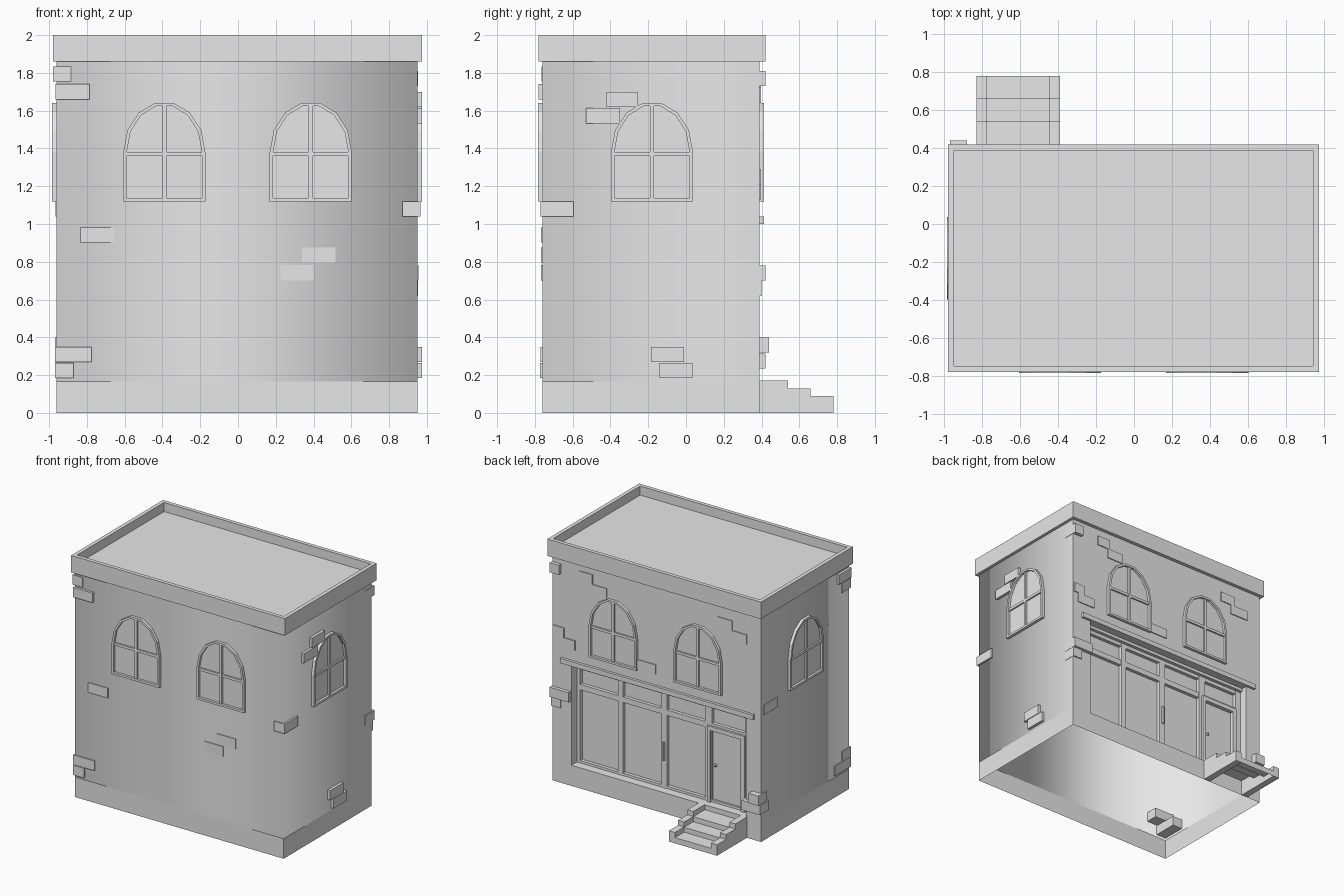
import bpy
import bmesh
from math import cos, sin, pi, radians
from mathutils import Matrix, Vector

if "Cube" in bpy.data.objects:
    bpy.data.objects.remove(bpy.data.objects["Cube"], do_unlink=True)

grey = bpy.data.materials.new("plain_grey")
grey.use_nodes = True
grey.diffuse_color = (0.8, 0.8, 0.8, 1)
grey.node_tree.nodes["Principled BSDF"].inputs["Base Color"].default_value = (0.8, 0.8, 0.8, 1)

# Overall extents of the walls
LEFT, RIGHT, FRONT, BACK = -0.96, 0.95, -0.76, 0.39
BAND, EAVES = 0.165, 1.86


def finish(name, bm, matrix=Matrix()):
    mesh = bpy.data.meshes.new(name)
    bm.to_mesh(mesh)
    bm.free()
    mesh.materials.append(grey)
    obj = bpy.data.objects.new(name, mesh)
    obj.matrix_world = matrix
    bpy.context.collection.objects.link(obj)
    return obj


def add_box(bm, x0, x1, y0, y1, z0, z1):
    size = Matrix.Diagonal((x1 - x0, y1 - y0, z1 - z0, 1))
    centre = Matrix.Translation(((x0 + x1) / 2, (y0 + y1) / 2, (z0 + z1) / 2))
    return bmesh.ops.create_cube(bm, size=1, matrix=centre @ size)["verts"]


def boxes(name, items, matrix=Matrix()):
    bm = bmesh.new()
    for item in items:
        add_box(bm, *item)
    return finish(name, bm, matrix)


def shell(name, path, z0, z1, smooth=False):
    """Open upright wall along a plan path."""
    bm = bmesh.new()
    low = [bm.verts.new((x, y, z0)) for x, y in path]
    high = [bm.verts.new((x, y, z1)) for x, y in path]
    for i in range(len(path) - 1):
        face = bm.faces.new((low[i], low[i + 1], high[i + 1], high[i]))
        face.smooth = smooth
    return finish(name, bm)


# Walls: softly shaded front and sides, plain plinth open underneath
plan = [(LEFT, BACK), (LEFT, FRONT), (RIGHT, FRONT), (RIGHT, BACK)]
shell("side_walls", plan, BAND, EAVES, smooth=True)
shell("plinth", plan + plan[:1], 0, BAND)

# Back wall built round the shopfront opening
OPEN_L, OPEN_R, OPEN_TOP, GLASS = -0.82, 0.775, 1.0, 0.29
boxes("back_wall", [
    (LEFT, OPEN_L, GLASS, BACK, BAND, EAVES),
    (OPEN_R, RIGHT, GLASS, BACK, BAND, EAVES),
    (OPEN_L, OPEN_R, GLASS, BACK, OPEN_TOP, EAVES),
])
boxes("shop_floor", [(OPEN_L, OPEN_R, GLASS, BACK, BAND - 0.01, BAND + 0.005)])
boxes("shop_glass", [(OPEN_L, OPEN_R, GLASS - 0.01, GLASS, BAND, OPEN_TOP)])
boxes("shop_ledge", [(-0.9, 0.865, BACK, 0.412, 1.0, 1.04)])

# Shopfront frame: posts and rails
posts = [(OPEN_L, -0.77), (-0.46, -0.396), (-0.049, 0.006), (0.353, 0.399), (0.746, OPEN_R)]
rails = [(BAND, 0.19), (0.775, 0.82), (0.945, OPEN_TOP)]
boxes("shop_posts", [(a, b, GLASS, GLASS + 0.03, BAND, OPEN_TOP) for a, b in posts])
boxes("shop_rails", [(OPEN_L, OPEN_R, GLASS, GLASS + 0.028, a, b) for a, b in rails])
boxes("shop_head_trim", [(OPEN_L, OPEN_R, GLASS, GLASS + 0.055, 0.975, OPEN_TOP)])
boxes("shop_pull", [(-0.03, -0.015, GLASS + 0.03, GLASS + 0.045, 0.4, 0.55)])

# Door with raised surround and knob
boxes("door", [(-0.77, -0.46, GLASS, GLASS + 0.012, 0.17, 0.775)])
boxes("door_surround", [
    (-0.77, -0.735, GLASS, GLASS + 0.045, BAND, 0.8),
    (-0.455, -0.425, GLASS, GLASS + 0.045, BAND, 0.8),
    (-0.77, -0.425, GLASS, GLASS + 0.045, 0.765, 0.8),
])
bm = bmesh.new()
bmesh.ops.create_uvsphere(bm, u_segments=8, v_segments=6, radius=0.013,
                          matrix=Matrix.Translation((-0.49, GLASS + 0.025, 0.48)))
finish("door_knob", bm)

# Roof slab with sunken deck and raised rim
bm = bmesh.new()
add_box(bm, -0.98, 0.975, -0.78, 0.42, EAVES, 2.0)
top = max(bm.faces, key=lambda f: f.calc_center_median().z)
bmesh.ops.inset_region(bm, faces=[top], thickness=0.045)
result = bmesh.ops.extrude_face_region(bm, geom=[top])
moved = [g for g in result["geom"] if isinstance(g, bmesh.types.BMVert)]
bmesh.ops.translate(bm, verts=moved, vec=(0, 0, -0.075))
if top.is_valid:
    bmesh.ops.delete(bm, geom=[top], context="FACES_ONLY")
bmesh.ops.recalc_face_normals(bm, faces=bm.faces)
finish("roof", bm)


# Arched windows
def arch(inset):
    half, rise, spring, sill = 0.217 - inset, 0.268 - inset, 1.38, 1.12 + inset
    curve = [(half * cos(pi * i / 7), spring + rise * sin(pi * i / 7)) for i in range(8)]
    return [(half, sill)] + curve + [(-half, sill)]


def window(name, x, y, turn):
    place = Matrix.Translation((x, y, 0)) @ Matrix.Rotation(radians(turn), 4, "Z")
    bm = bmesh.new()

    def loop(inset, out):
        return [bm.verts.new((u, -out, v)) for u, v in arch(inset)]

    rings = [loop(0, 0), loop(0, 0.024), loop(0.018, 0.024), loop(0.018, 0.004)]
    count = len(rings[0])
    for a, b in zip(rings, rings[1:]):
        for i in range(count):
            j = (i + 1) % count
            bm.faces.new((a[i], a[j], b[j], b[i]))
    bm.faces.new(rings[-1])
    bmesh.ops.recalc_face_normals(bm, faces=bm.faces)
    pane = max(bm.faces, key=lambda f: len(f.verts))
    if pane.normal.y > 0:
        bmesh.ops.reverse_faces(bm, faces=bm.faces)
    finish(name, bm, place)
    boxes(name + "_bars", [
        (-0.011, 0.011, -0.018, 0, 1.135, 1.63),
        (-0.2, 0.2, -0.017, 0, 1.36, 1.382),
    ], place)


for side, x in (("right", -0.39), ("left", 0.385)):
    window("front_window_" + side, x, FRONT, 0)
    window("back_window_" + side, x, BACK, 180)
window("left_side_window", RIGHT, -0.18, 90)
window("right_side_window", LEFT, -0.18, -90)

# Raised bricks, one height throughout
BRICK = 0.08
front_bricks = [(-0.835, -0.655, 0.902), (0.34, 0.515, 0.795), (0.225, 0.4, 0.702)]
left_bricks = [(-0.42, -0.255, 1.62), (-0.53, -0.35, 1.533), (-0.185, -0.01, 0.27),
               (-0.14, 0.035, 0.185)]
back_bricks = [(0.45, 0.6, 1.64), (0.58, 0.7, 1.72), (0.84, 0.94, 1.21), (0.74, 0.9, 1.13),
               (0.0, 0.17, 1.13), (-0.83, -0.66, 1.6), (-0.7, -0.56, 1.68)]
corner_bricks = [
    (-0.98, -0.885, -0.765, -0.6, 1.755), (-0.965, -0.785, -0.78, -0.66, 1.66),
    (-0.97, -0.775, -0.77, -0.66, 0.27), (-0.97, -0.87, -0.772, -0.56, 0.185),
    (0.87, 0.965, -0.77, -0.595, 1.04), (0.87, 0.953, 0.3, 0.42, 1.73),
    (0.78, 0.955, 0.3, 0.42, 0.7), (0.87, 0.953, 0.3, 0.4, 0.62),
    (-0.97, -0.88, 0.33, 0.44, 0.32), (-0.97, -0.8, 0.3, 0.42, 0.235),
]
boxes("front_bricks", [(a, b, FRONT - 0.007, FRONT + 0.03, z, z + BRICK) for a, b, z in front_bricks])
boxes("left_bricks", [(RIGHT - 0.03, RIGHT + 0.023, a, b, z, z + BRICK) for a, b, z in left_bricks])
boxes("right_brick", [(LEFT - 0.007, LEFT + 0.03, 0.18, 0.36, 1.04, 1.04 + BRICK)])
boxes("back_bricks", [(a, b, BACK - 0.03, BACK + 0.008, z, z + BRICK) for a, b, z in back_bricks])
boxes("corner_bricks", [(a, b, c, d, z, z + BRICK) for a, b, c, d, z in corner_bricks])

# Entrance steps: stepped cheeks with a folded tread strip between them
STEP_L, STEP_R, CHEEK = -0.83, -0.39, 0.055
levels = [(0.78, 0.09), (0.66, 0.13), (0.54, 0.172)]


def stair_profile(drop):
    points = []
    low = 0
    for y, z in levels:
        points += [(y, low), (y, z - drop)]
        low = z - drop
    return points + [(BACK, low)]


def cheek(name, x):
    bm = bmesh.new()
    outline = stair_profile(0) + [(BACK, 0)]
    face = bm.faces.new([bm.verts.new((x, y, z)) for y, z in outline])
    result = bmesh.ops.extrude_face_region(bm, geom=[face], use_keep_orig=True)
    verts = [g for g in result["geom"] if isinstance(g, bmesh.types.BMVert)]
    bmesh.ops.translate(bm, verts=verts, vec=Vector((CHEEK, 0, 0)))
    bmesh.ops.recalc_face_normals(bm, faces=bm.faces)
    finish(name, bm)


cheek("step_cheek_right", STEP_L)
cheek("step_cheek_left", STEP_R - CHEEK)
bm = bmesh.new()
strip = [[bm.verts.new((x, y, z)) for y, z in stair_profile(0.043)]
         for x in (STEP_R - CHEEK, STEP_L + CHEEK)]
for i in range(len(strip[0]) - 1):
    bm.faces.new((strip[0][i], strip[1][i], strip[1][i + 1], strip[0][i + 1]))
finish("step_treads", bm)
